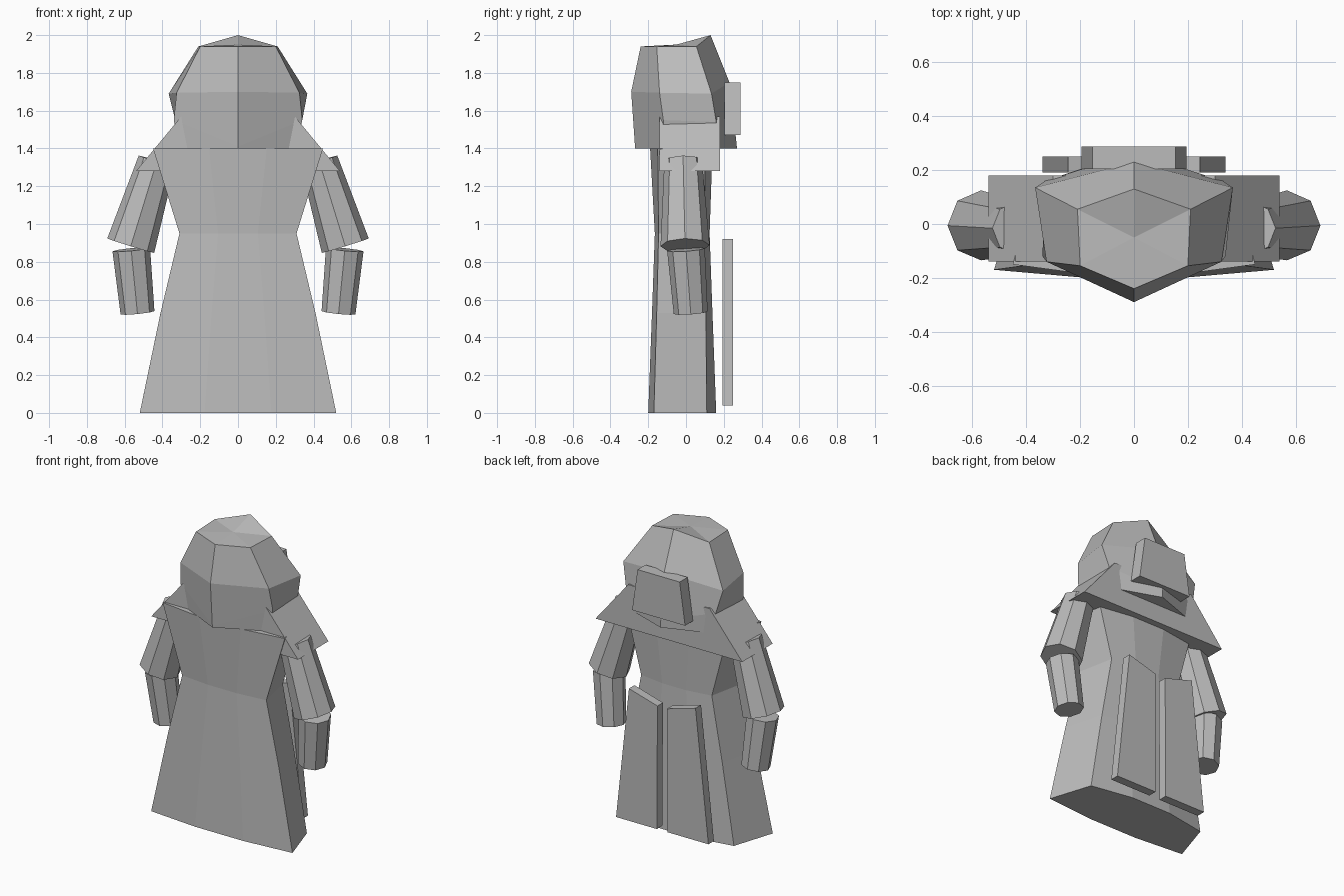
import bpy
import bmesh
from math import cos, sin, pi
from mathutils import Vector

if "Cube" in bpy.data.objects:
    bpy.data.objects.remove(bpy.data.objects["Cube"])

grey = bpy.data.materials.new("plain_grey")
grey.use_nodes = True
grey.diffuse_color = (0.5, 0.5, 0.5, 1)
grey.node_tree.nodes["Principled BSDF"].inputs["Base Color"].default_value = (0.5, 0.5, 0.5, 1)


def finish(name, bm):
    bmesh.ops.recalc_face_normals(bm, faces=bm.faces)
    mesh = bpy.data.meshes.new(name)
    bm.to_mesh(mesh)
    bm.free()
    mesh.materials.append(grey)
    obj = bpy.data.objects.new(name, mesh)
    bpy.context.collection.objects.link(obj)
    return obj


def loft(name, rings, apex=None):
    """Skin closed rings; cap the ends, the last one with a fan if apex is given."""
    bm = bmesh.new()
    loops = [[bm.verts.new(p) for p in ring] for ring in rings]
    n = len(loops[0])
    for a, b in zip(loops, loops[1:]):
        for i in range(n):
            j = (i + 1) % n
            bm.faces.new((a[i], a[j], b[j], b[i]))
    bm.faces.new(loops[0])
    if apex:
        tip = bm.verts.new(apex)
        for i in range(n):
            bm.faces.new((loops[-1][i], loops[-1][(i + 1) % n], tip))
    else:
        bm.faces.new(loops[-1])
    return finish(name, bm)


def mirrored(half):
    """Complete a ring given from front to back on the +x side."""
    return half + [(-x, y, z) for x, y, z in reversed(half) if x > 0]


def panel(name, outline, y0, y1):
    """Extrude an x-z outline from y0 to y1."""
    return loft(name, [[(x, y, z) for x, z in outline] for y in (y0, y1)])


def tube(name, start, end, r0, r1, sides=8):
    start, end = Vector(start), Vector(end)
    axis = (end - start).normalized()
    v = axis.cross(Vector((1, 0, 0))).normalized()
    u = v.cross(axis)
    angles = [2 * pi * i / sides for i in range(sides)]
    return loft(name, [[c + r * (cos(a) * u + sin(a) * v) for a in angles]
                       for c, r in ((start, r0), (end, r1))])


# Robe: height, front corner x, back corner x, then y of front middle,
# front corner, back corner and back middle
robe = [(0, 0.52, 0.43, -0.20, -0.17, 0.11, 0.16),
        (0.53, 0.41, 0.34, -0.18, -0.155, 0.105, 0.14),
        (0.95, 0.31, 0.26, -0.165, -0.145, 0.10, 0.125),
        (1.40, 0.45, 0.38, -0.19, -0.15, 0.10, 0.14)]
loft("robe", [mirrored([(0.34 * w, fm, z), (w, fc, z), (b, bc, z), (0.34 * b, bm_, z)])
              for z, w, b, fm, fc, bc, bm_ in robe])

# Shoulder cape
panel("shoulder_cape", [(-0.54, 1.28), (0.54, 1.28), (0.30, 1.57), (-0.30, 1.57)], -0.14, 0.18)

# Hood with a pointed front and a raised crown at the back
loft("hood", [
    mirrored([(0, -0.27, 1.40), (0.31, -0.12, 1.40), (0.31, 0.16, 1.40), (0, 0.27, 1.40)]),
    mirrored([(0, -0.27, 1.41), (0.34, -0.12, 1.55), (0.33, 0.16, 1.54), (0, 0.265, 1.45)]),
    mirrored([(0, -0.29, 1.70), (0.325, -0.14, 1.695), (0.367, 0.135, 1.69), (0, 0.23, 1.75)]),
    mirrored([(0, -0.24, 1.94), (0.20, -0.155, 1.94), (0.21, 0.055, 1.94), (0, 0.13, 2.0)]),
], apex=(0, -0.05, 1.95))

# Back pouch
panel("back_pouch", [(-0.195, 1.47), (0.195, 1.47), (0.155, 1.75), (-0.155, 1.75)], 0.205, 0.288)

for side, s in (("left", 1), ("right", -1)):
    # Hanging back panel, higher on its outer side
    panel(side + "_back_panel",
          [(s * 0.04, 0.04), (s * 0.34, 0.04), (s * 0.245, 0.92), (s * 0.035, 0.86)],
          0.192, 0.25)
    # Arm
    tube(side + "_upper_sleeve", (s * 0.43, -0.015, 1.333), (s * 0.568, -0.005, 0.885), 0.10, 0.13)
    tube(side + "_forearm", (s * 0.565, 0, 0.865), (s * 0.532, 0.025, 0.53), 0.10, 0.09)
